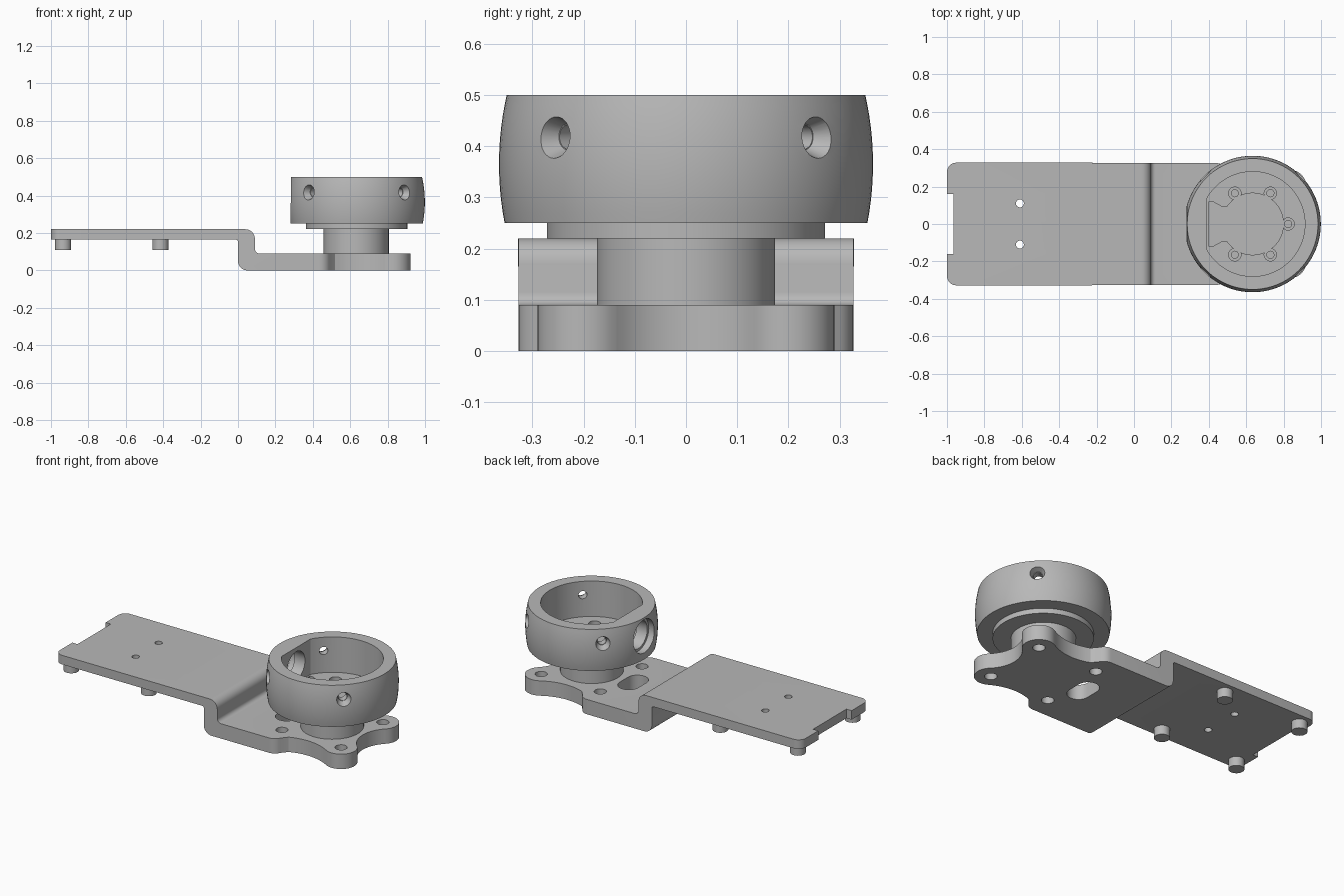
import bpy, bmesh, math
from mathutils import Matrix, Vector

if "Cube" in bpy.data.objects:
    bpy.data.objects.remove(bpy.data.objects["Cube"])

CX = 0.634  # axis of the round housing

grey = bpy.data.materials.new("plain_grey")
grey.diffuse_color = (0.48, 0.48, 0.48, 1)
grey.use_nodes = True
grey.node_tree.nodes["Principled BSDF"].inputs["Base Color"].default_value = grey.diffuse_color


def finish(name, bm):
    bmesh.ops.remove_doubles(bm, verts=bm.verts, dist=1e-5)
    bmesh.ops.recalc_face_normals(bm, faces=bm.faces)
    me = bpy.data.meshes.new(name)
    bm.to_mesh(me)
    bm.free()
    ob = bpy.data.objects.new(name, me)
    me.materials.append(grey)
    bpy.context.collection.objects.link(ob)
    return ob


def prism(name, pts, lo, hi, axis="z"):
    """Extrude a closed 2D outline along z, or an xz outline along y."""
    bm = bmesh.new()
    place = (lambda p: (p[0], p[1], lo)) if axis == "z" else (lambda p: (p[0], lo, p[1]))
    face = bm.faces.new([bm.verts.new(place(p)) for p in pts])
    ext = bmesh.ops.extrude_face_region(bm, geom=[face])["geom"]
    move = Vector((0, 0, hi - lo)) if axis == "z" else Vector((0, hi - lo, 0))
    bmesh.ops.translate(bm, vec=move, verts=[g for g in ext if isinstance(g, bmesh.types.BMVert)])
    return finish(name, bm)


def rod(name, a, b, r1, r2=None, n=32):
    """Cylinder or cone between two points."""
    a, b = Vector(a), Vector(b)
    d = b - a
    m = Matrix.Translation((a + b) / 2) @ d.to_track_quat("Z", "Y").to_matrix().to_4x4()
    bm = bmesh.new()
    bmesh.ops.create_cone(bm, cap_ends=True, segments=n, radius1=r1,
                          radius2=r1 if r2 is None else r2, depth=d.length, matrix=m)
    return finish(name, bm)


def arc(cx, cy, r, a0, a1, n):
    return [(cx + r * math.cos(math.radians(a0 + (a1 - a0) * i / n)),
             cy + r * math.sin(math.radians(a0 + (a1 - a0) * i / n))) for i in range(n + 1)]


def boolean(ob, cutters, op="DIFFERENCE", keep=False):
    bpy.context.view_layer.objects.active = ob
    for c in cutters:
        mod = ob.modifiers.new("cut", "BOOLEAN")
        mod.operation, mod.solver, mod.object = op, "EXACT", c
        bpy.ops.object.modifier_apply(modifier=mod.name)
    if not keep:
        for c in cutters:
            bpy.data.objects.remove(c)


# Stepped bracket: side profile intersected with the plan outline
side = ([(-1.1, 0.165)] + arc(-0.012, 0.153, 0.012, 90, 0, 4)
        + arc(0.05, 0.05, 0.05, 180, 270, 8) + [(1.1, 0), (1.1, 0.09)]
        + arc(0.115, 0.115, 0.025, 270, 180, 6)
        + arc(0.04, 0.17, 0.05, 0, 90, 8) + [(-1.1, 0.22)])
bracket = prism("stepped_bracket", side, -0.5, 0.5, "y")
half = (arc(1.025, 0, 0.188, 180, 134, 8)            # waist between lobes
        + arc(0.832, 0.2, 0.09, -46, 120.8, 16)      # end lobe
        + arc(0.632, 0.536, 0.301, -59.2, -112, 10)  # side waist
        + arc(0.435, 0.265, 0.062, 25, 90, 6)        # shoulder
        + arc(-0.95, 0.278, 0.05, 90, 180, 8)        # rounded tail corner
        + [(-1, 0.16), (-0.965, 0.16)])              # tail notch
outline = half + [(x, -y) for x, y in reversed(half[1:])]
boolean(bracket, [prism("plan", outline, -0.1, 0.4)], "INTERSECT")

# Holes in the bracket
holes = [rod("hole", (x, s * 0.2, -0.1), (x, s * 0.2, 0.15), 0.034)
         for x in (0.435, 0.832) for s in (-1, 1)]
holes += [rod("hole", (-0.61, s * 0.11, 0.1), (-0.61, s * 0.11, 0.3), 0.021) for s in (-1, 1)]
slot = arc(0.355, 0.04, 0.062, 0, 180, 16) + arc(0.355, -0.04, 0.062, 180, 360, 16)
holes.append(prism("slot", slot, -0.1, 0.15))
boolean(bracket, holes)

# Locating pins under the raised plate
pins = [rod("locating_pin", (x, s * 0.262, 0.11), (x, s * 0.262, 0.175), 0.043)
        for x in (-0.935, -0.415) for s in (-1, 1)]

# Column and flange carrying the housing
column = rod("support_column", (CX - 0.002, 0, 0.05), (CX - 0.002, 0, 0.225), 0.174, n=64)
flange = rod("flange_disc", (CX, 0, 0.22), (CX, 0, 0.25), 0.271, n=64)

# Bulged housing, turned from a profile
bm = bmesh.new()
prof = [(0, 0.25)]
for i in range(13):
    z = 0.25 + 0.25 * i / 12
    prof.append((0.365 - 0.83 * (z - 0.365) ** 2, z))
prof.append((0, 0.5))
vs = [bm.verts.new((r, 0, z)) for r, z in prof]
es = [bm.edges.new(p) for p in zip(vs, vs[1:])]
bmesh.ops.spin(bm, geom=vs + es, cent=(0, 0, 0), axis=(0, 0, 1), angle=math.tau, steps=80)
bmesh.ops.translate(bm, verts=bm.verts, vec=(CX, 0, 0))
housing = finish("round_housing", bm)

# Flat outer face, D-shaped cavity, shallow recess with neck
flat = [(0.1, -0.5), (0.28, -0.5), (0.28, 0.5), (0.1, 0.5)]
neck = ([(0.4, -0.12)] + [(0.42, -0.12), (0.475, -0.09)]
        + arc(CX, 0, 0.165, -147, 147, 40) + [(0.475, 0.09), (0.42, 0.12), (0.4, 0.12)])
boolean(housing, [prism("flat", flat, 0.1, 0.7),
                  prism("cavity", arc(CX, 0, 0.28, -150.6, 150.6, 72), 0.285, 0.7),
                  prism("recess", neck, 0.268, 0.3)])

# Countersunk side screw holes and the cable opening
cuts = []
for a in (45, 135, 225, 315):
    d = Vector((math.cos(math.radians(a)), math.sin(math.radians(a)), 0))
    c = Vector((CX, 0, 0.418))
    cuts.append(rod("hole", c + d * 0.2, c + d * 0.4, 0.024))
    cuts.append(rod("sink", c + d * 0.325, c + d * 0.37, 0.026, 0.044))
cuts.append(rod("cable", (0.2, 0, 0.39), (0.5, 0, 0.39), 0.085, n=40))
cuts.append(rod("cable_rim", (0.2, 0, 0.39), (0.32, 0, 0.39), 0.1, n=40))
boolean(housing, cuts)

# Five floor screws through housing and flange
screws, sinks = [], []
for a in (0, 60, 120, 240, 300):
    x, y = CX + 0.19 * math.cos(math.radians(a)), 0.19 * math.sin(math.radians(a))
    screws.append(rod("screw", (x, y, 0.23), (x, y, 0.4), 0.019, n=24))
    sinks.append(rod("sink", (x, y, 0.262), (x, y, 0.32), 0.033, n=24))
boolean(flange, screws, keep=True)
boolean(housing, screws + sinks)

# Smooth shading with crisp edges
bpy.ops.object.select_all(action="DESELECT")
for ob in [bracket, column, flange, housing] + pins:
    ob.select_set(True)
bpy.context.view_layer.objects.active = housing
bpy.ops.object.shade_smooth_by_angle(angle=math.radians(30))
